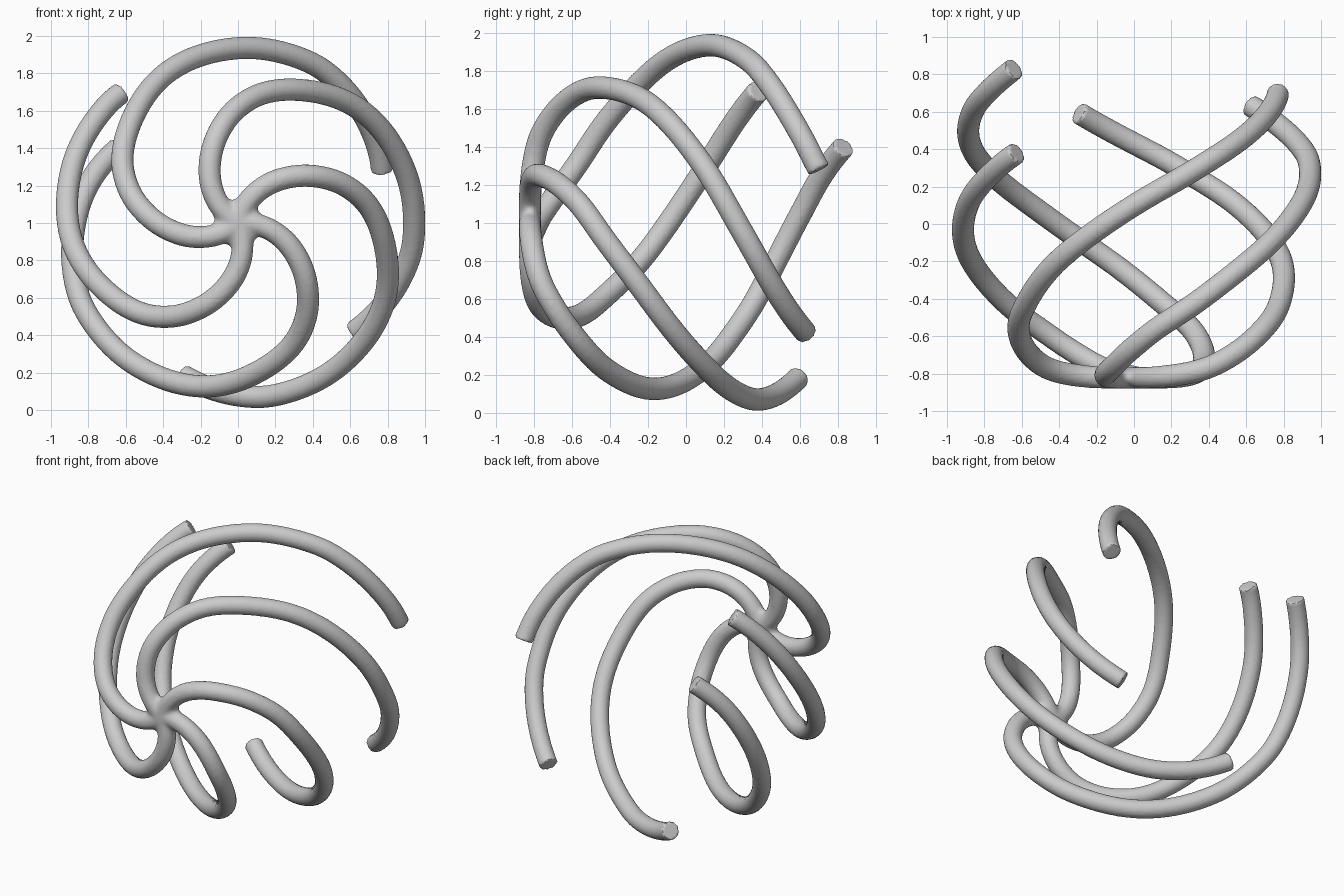
import bpy, math
from mathutils import Vector

if "Cube" in bpy.data.objects:
    bpy.data.objects.remove(bpy.data.objects["Cube"])

# Shared spiral: turn in degrees, distance from the front axis, depth y
PATH = [(0, 0, -.822), (20, .2, -.82), (36, .366, -.80), (47, .485, -.76),
        (58, .60, -.675), (70, .70, -.56), (85, .785, -.42), (107, .89, -.17),
        (132, .935, .10), (150, .942, .27), (162, .935, .38), (190, .86, .61),
        (202, .82, .70), (218, .755, .83)]
# Start angle and total turn of each arm
ARMS = [(222, 202), (150, 193), (78, 188), (6, 218), (294, 162)]
TUBE = 0.06


def sample(turn):
    """Smooth interpolation of the spiral at a given turn."""
    i = max(k for k in range(len(PATH) - 1) if PATH[k][0] <= turn)

    def slope(k, c):
        a, b = PATH[max(k - 1, 0)], PATH[min(k + 1, len(PATH) - 1)]
        return (b[c] - a[c]) / (b[0] - a[0])
    p, q = PATH[i], PATH[i + 1]
    h = q[0] - p[0]
    t = (turn - p[0]) / h
    return [(2*t**3 - 3*t**2 + 1) * p[c] + (t**3 - 2*t**2 + t) * h * slope(i, c)
            + (3*t**2 - 2*t**3) * q[c] + (t**3 - t**2) * h * slope(i + 1, c)
            for c in (1, 2)]


# Five spiral tubes
curve = bpy.data.curves.new("spiral_arms", 'CURVE')
curve.dimensions = '3D'
curve.bevel_depth = TUBE
curve.bevel_resolution = 6
curve.use_fill_caps = True
for start, total in ARMS:
    n = 80
    spline = curve.splines.new('POLY')
    spline.points.add(n)
    for k in range(n + 1):
        turn = total * k / n
        r, y = sample(turn)
        a = math.radians(start - turn)
        spline.points[k].co = (r * math.cos(a), y, 1 + r * math.sin(a), 1)
arms = bpy.data.objects.new("spiral_arms", curve)
bpy.context.collection.objects.link(arms)
bpy.ops.object.select_all(action='DESELECT')
arms.select_set(True)
bpy.context.view_layer.objects.active = arms
bpy.ops.object.convert(target='MESH')
arms = bpy.context.view_layer.objects.active

# Flattened hub where the arms meet
bpy.ops.mesh.primitive_uv_sphere_add(segments=32, ring_count=16, radius=1, location=(0, -.82, 1))
hub = bpy.context.object
hub.scale = (.13, .058, .13)
bpy.ops.object.transform_apply(location=False, rotation=False, scale=True)
arms.select_set(True)
hub.select_set(True)
bpy.context.view_layer.objects.active = arms
bpy.ops.object.join()
arms.name = "spiral_cage"

# Fuse into one skin
remesh = arms.modifiers.new("fuse", 'REMESH')
remesh.mode = 'VOXEL'
remesh.voxel_size = 0.012
bpy.ops.object.modifier_apply(modifier=remesh.name)

# Soften the webbing around the hub only
group = arms.vertex_groups.new(name="hub")
centre = Vector((0, -.82, 1))
for v in arms.data.vertices:
    d = (v.co - centre).length
    if d < .3:
        group.add([v.index], min(1, (.3 - d) / .12), 'REPLACE')
smooth = arms.modifiers.new("soften", 'SMOOTH')
smooth.factor = 0.5
smooth.iterations = 12
smooth.vertex_group = group.name
bpy.ops.object.modifier_apply(modifier=smooth.name)
bpy.ops.object.shade_smooth_by_angle(angle=math.radians(40))
